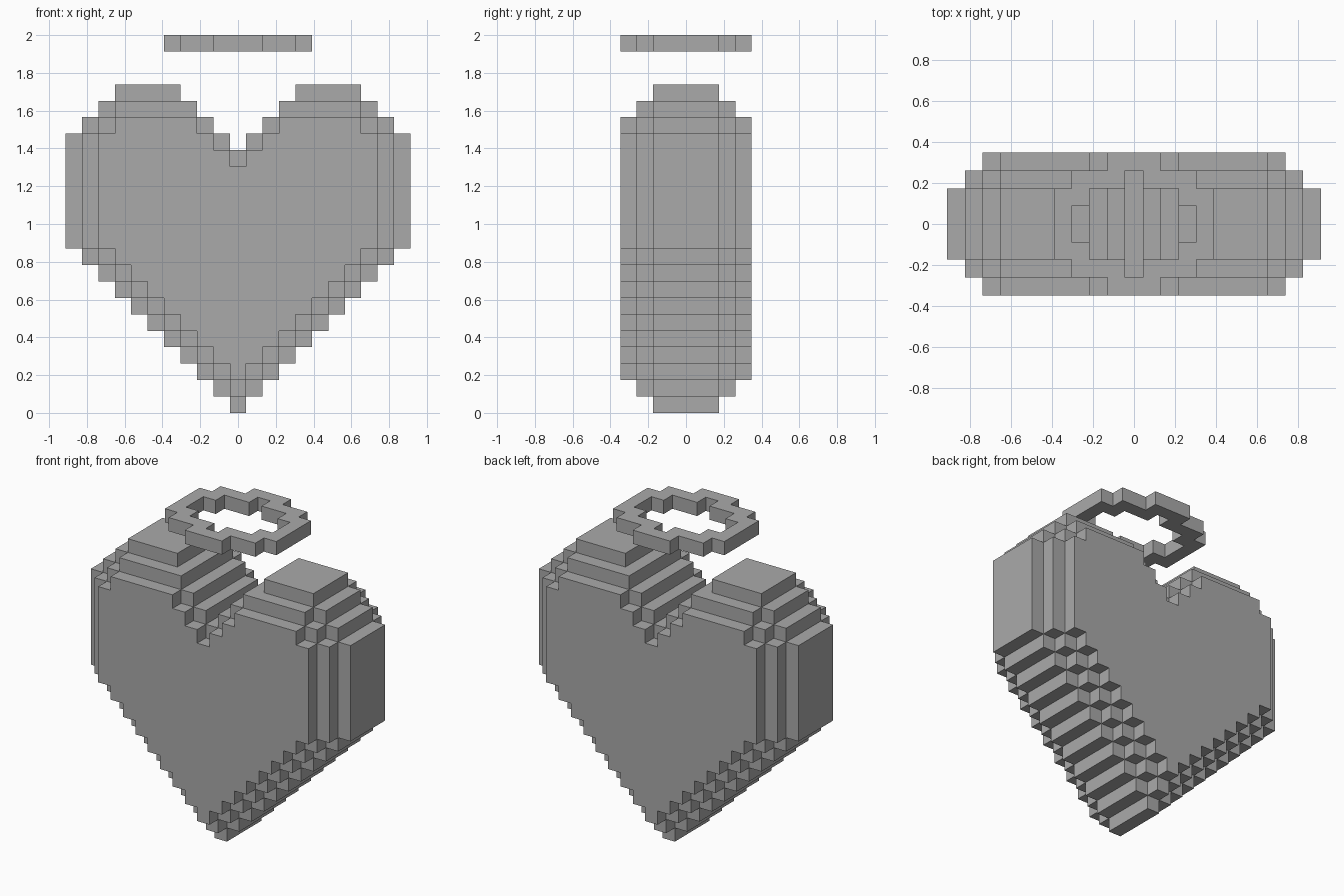
import bpy
import bmesh
import math
from mathutils import Vector

old = bpy.data.objects.get("Cube")
if old:
    bpy.data.objects.remove(old, do_unlink=True)

U = 2 / 23  # edge of one block

grey = bpy.data.materials.new("plain_grey")
grey.use_nodes = True
colour = (0.4, 0.4, 0.4, 1)
grey.diffuse_color = colour
grey.node_tree.nodes["Principled BSDF"].inputs["Base Color"].default_value = colour


def fold(y):
    """Block distance from the middle plane, counted 0..3 on both sides."""
    return y if y >= 0 else -1 - y


def in_heart(x, y, z):
    """Heart of blocks whose rim steps inwards towards front and back."""
    a, step = abs(x), max(0, fold(y) - 1)
    side = min(z, 10, 26 - z) - step
    notch = 16 + a - (1 if step == 2 else 0)
    return a <= side and z < min(notch, 20 - step)


def in_ring(x, y, z):
    """Flat oval ring, one block high."""
    outer, hole = (4, 4, 3, 1), (3, 2, 0, -1)
    row = fold(y)
    return z == 22 and hole[row] < abs(x) <= outer[row]


def build_blocks(name, inside):
    """Skin the outside of all blocks, then merge the flat areas."""
    cells = {(x, y, z) for x in range(-10, 11) for y in range(-4, 4)
             for z in range(23) if inside(x, y, z)}
    bm = bmesh.new()
    corners = {}

    def corner(p):
        key = tuple(round(c * 2) for c in p)
        if key not in corners:
            corners[key] = bm.verts.new(p * U)
        return corners[key]

    for cell in cells:
        centre = Vector(cell) + Vector((0, 0.5, 0.5))
        for axis in range(3):
            for sign in (-1, 1):
                n = Vector((0, 0, 0))
                n[axis] = sign
                if tuple(int(c + d) for c, d in zip(cell, n)) in cells:
                    continue
                s = Vector((0, 0, 0))
                s[(axis + 1) % 3] = 1
                t = n.cross(s)
                mid = centre + n / 2
                bm.faces.new([corner(mid + (s * i + t * j) / 2)
                              for i, j in ((-1, -1), (1, -1), (1, 1), (-1, 1))])
    bmesh.ops.dissolve_limit(bm, angle_limit=math.radians(1),
                             verts=bm.verts, edges=bm.edges)
    mesh = bpy.data.meshes.new(name)
    bm.to_mesh(mesh)
    bm.free()
    mesh.materials.append(grey)
    obj = bpy.data.objects.new(name, mesh)
    bpy.context.collection.objects.link(obj)
    return obj


build_blocks("block_heart", in_heart)
build_blocks("floating_ring", in_ring)
